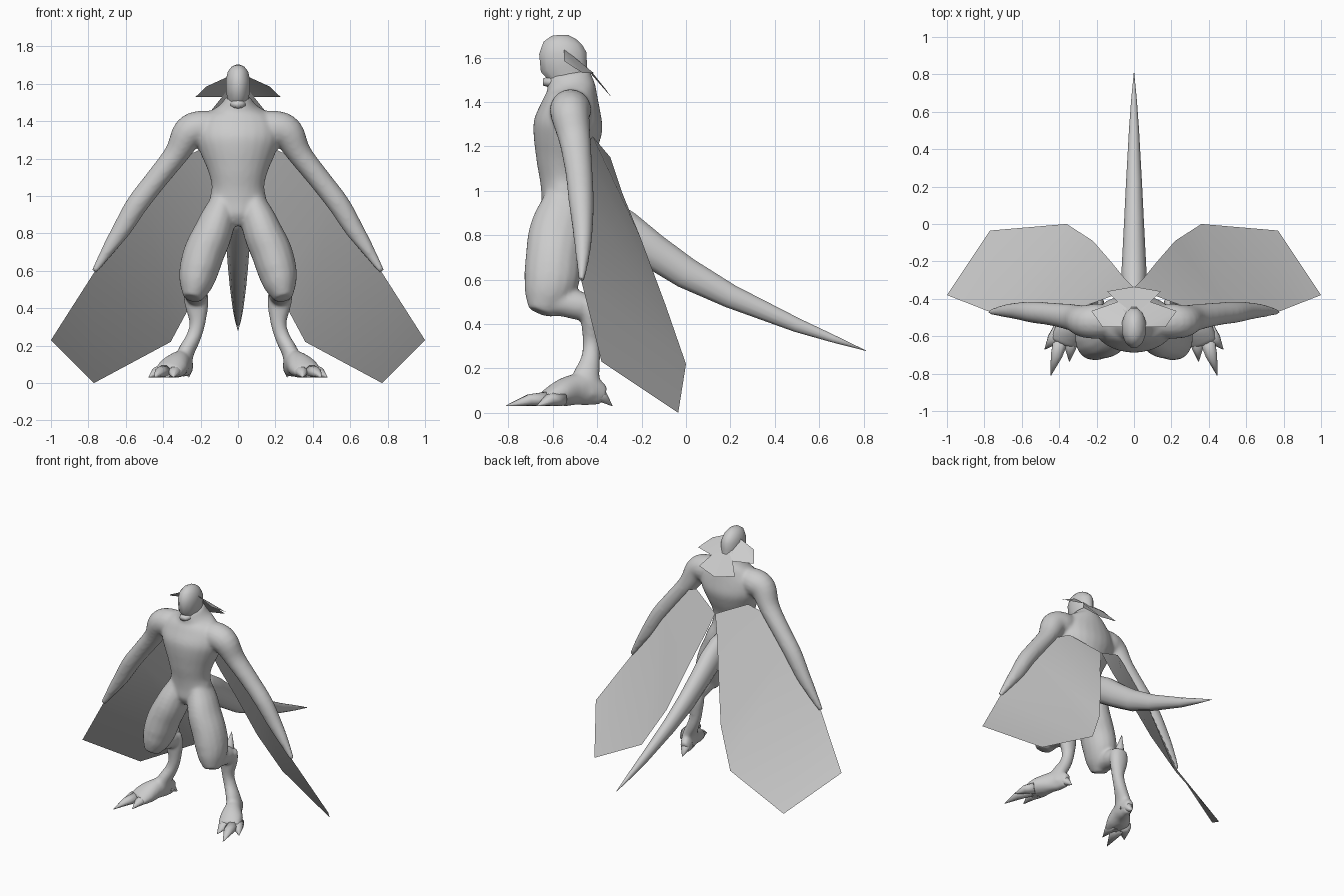
import bpy, bmesh, math
from mathutils import Vector

grey = bpy.data.materials.new("grey_skin")
grey.diffuse_color = (0.6, 0.6, 0.6, 1)
X, Y = Vector((1, 0, 0)), Vector((0, 1, 0))


def refine(rings, steps=4):
    """Catmull-Rom interpolation between rings."""
    out = []
    for i in range(len(rings) - 1):
        p0, p1 = rings[max(i - 1, 0)], rings[i]
        p2, p3 = rings[i + 1], rings[min(i + 2, len(rings) - 1)]
        for k in range(steps):
            t = k / steps
            out.append([.5 * (2 * b + (c - a) * t + (2 * a - 5 * b + 4 * c - d) * t * t
                              + (3 * b - a - 3 * c + d) * t ** 3)
                        for a, b, c, d in zip(p0, p1, p2, p3)])
    return out + [rings[-1]]


def loft(bm, rings, ref=X, n=12, side=1, floor=0.0, grow=0.0):
    """Closed tube through rings (x, y, z, half width along ref, half depth)."""
    pts = [Vector(r[:3]) for r in rings]
    loops = []
    for i, r in enumerate(rings):
        t = (pts[min(i + 1, len(pts) - 1)] - pts[max(i - 1, 0)]).normalized()
        u = (ref - t * ref.dot(t)).normalized()
        v = t.cross(u)
        loop = []
        for k in range(n):
            a = 2 * math.pi * (k + 0.5) / n
            p = pts[i] + u * (r[3] + grow) * math.cos(a) + v * (r[4] + grow) * math.sin(a)
            loop.append(bm.verts.new((p.x * side, p.y, max(p.z, floor))))
        loops.append(loop)
    for a, b in zip(loops, loops[1:]):
        for k in range(n):
            bm.faces.new((a[k], a[(k + 1) % n], b[(k + 1) % n], b[k]))
    bm.faces.new(loops[0])
    bm.faces.new(loops[-1])


def finish(name, bm, solid=True):
    if solid:
        bmesh.ops.recalc_face_normals(bm, faces=bm.faces)
    me = bpy.data.meshes.new(name)
    bm.to_mesh(me)
    bm.free()
    me.materials.append(grey)
    me.shade_smooth()
    ob = bpy.data.objects.new(name, me)
    bpy.context.collection.objects.link(ob)
    return ob


def sheet(name, polys):
    """Thin open membrane from point polygons, facing up."""
    bm = bmesh.new()
    for poly in polys:
        bm.faces.new([bm.verts.new(p) for p in poly])
    bmesh.ops.remove_doubles(bm, verts=bm.verts, dist=0.001)
    bm.normal_update()
    for f in bm.faces:
        if f.normal.z < 0:
            f.normal_flip()
    return finish(name, bm, solid=False)


# Body: torso, neck, arms, legs and feet fused into one smooth skin
body = bmesh.new()
torso = [(0, -.54, .84, .06, .07), (0, -.54, .90, .125, .105),
         (0, -.545, .98, .147, .102), (0, -.55, 1.05, .137, .104),
         (0, -.55, 1.13, .155, .120), (0, -.54, 1.22, .193, .143),
         (0, -.53, 1.30, .222, .152), (0, -.52, 1.38, .215, .130),
         (0, -.515, 1.44, .165, .110), (0, -.52, 1.48, .10, .103),
         (0, -.528, 1.53, .058, .090)]
arm = [(.12, -.52, 1.37, .08, .08), (.20, -.52, 1.365, .09, .088),
       (.265, -.52, 1.335, .083, .085), (.33, -.50, 1.225, .068, .062),
       (.44, -.482, 1.085, .058, .056), (.54, -.472, .955, .053, .055),
       (.62, -.465, .825, .042, .047), (.69, -.465, .72, .03, .032),
       (.77, -.47, .595, .010, .012)]
thigh = [(.075, -.54, 1.0, .055, .08), (.10, -.555, .90, .087, .115),
         (.135, -.58, .80, .102, .128), (.18, -.595, .70, .107, .125),
         (.21, -.605, .60, .102, .123), (.228, -.63, .52, .083, .10),
         (.245, -.655, .452, .045, .055)]
calf = [(.235, -.65, .505, .06, .06), (.23, -.55, .495, .06, .06),
        (.225, -.47, .48, .06, .062), (.222, -.41, .465, .045, .045)]
shank = [(.23, -.43, .51, .058, .045), (.222, -.425, .43, .063, .047),
         (.217, -.425, .32, .040, .037), (.24, -.43, .24, .038, .042),
         (.28, -.45, .16, .042, .06), (.295, -.46, .08, .045, .07)]
foot = [(.27, -.37, .075, .03, .045), (.285, -.43, .10, .045, .07),
        (.31, -.50, .105, .06, .07), (.345, -.57, .085, .08, .06),
        (.375, -.64, .06, .075, .035)]
loft(body, refine(torso), n=24, grow=.004)
for s in (1, -1):
    loft(body, refine(arm), ref=Y, side=s, n=16, grow=.004)
    for limb in (thigh, calf, shank):
        loft(body, refine(limb), side=s, n=16, grow=.003)
    loft(body, refine(foot), side=s, n=16, floor=.03)
body_ob = finish("body", body)
mod = body_ob.modifiers.new("fuse", 'REMESH')
mod.mode = 'VOXEL'
mod.voxel_size = 0.011
mod.use_smooth_shade = True
mod = body_ob.modifiers.new("blend", 'SMOOTH')
mod.factor = 0.5
mod.iterations = 8

# Head with muzzle and lower jaw
head = bmesh.new()
loft(head, [(0, -.525, 1.45, .07, .095), (0, -.53, 1.50, .058, .09),
            (0, -.535, 1.535, .06, .098), (0, -.55, 1.56, .065, .11),
            (0, -.555, 1.62, .067, .11), (0, -.555, 1.665, .056, .09),
            (0, -.55, 1.69, .035, .058), (0, -.55, 1.702, .012, .02)])
finish("head", head)
for name, z, w, h in (("upper_lip", 1.555, .05, .024), ("lower_jaw", 1.49, .05, .03)):
    bm = bmesh.new()
    loft(bm, [(0, -.54, z, w, h), (0, -.61, z, w - .008, h - .004),
              (0, -.645, z, w - .025, h - .014)], n=10)
    finish(name, bm)

# Tail
tail = bmesh.new()
loft(tail, [(0, -.48, .94, .05, .07), (0, -.38, .89, .065, .09),
            (0, -.28, .825, .07, .092), (0, -.15, .73, .063, .082),
            (0, 0, .63, .055, .073), (0, .2, .525, .045, .055),
            (0, .5, .395, .028, .033), (0, .66, .335, .016, .018),
            (0, .81, .28, .001, .001)])
finish("tail", tail)

for s, tag in ((1, "left"), (-1, "right")):
    flip = lambda p: (p[0] * s, p[1], p[2])

    # Toes, heel claw and hock spur
    claws = bmesh.new()
    for base, tip, r in (((.385, -.60, .06), (.445, -.81, .032), .046),
                         ((.39, -.565, .06), (.477, -.67, .032), .048),
                         ((.335, -.59, .06), (.345, -.735, .032), .046),
                         ((.28, -.42, .09), (.262, -.332, .032), .042)):
        b, t = Vector(base), Vector(tip)
        m = b.lerp(t, .5) + Vector((0, 0, .012))
        loft(claws, [(*b, r, .042), (*m, r * .72, .028), (*t, .002, .002)],
             n=8, side=s, floor=.03)
    loft(claws, [(.222, -.43, .46, .045, .038), (.222, -.41, .53, .028, .026),
                 (.222, -.39, .62, .001, .001)], n=8, side=s)
    finish(tag + "_claws", claws)

    # Wing membrane from the arm line to the trailing edge
    outer = [(0, -.34, 1.15), (.21, -.42, 1.245), (.33, -.46, 1.19), (.50, -.455, .98),
             (.77, -.47, .59), (1.0, -.38, .23)]
    inner = [(0, -.34, 1.15), (.055, -.285, .985), (.12, -.205, .79), (.22, -.09, .48),
             (.36, 0, .22), (.77, -.035, .0)]
    o, i = [flip(p) for p in outer], [flip(p) for p in inner]
    sheet(tag + "_wing", [[o[0], o[1], i[1]]]
          + [[o[k], o[k + 1], i[k + 1], i[k]] for k in range(1, 5)])

    # Side frill of the head
    f = [flip(p) for p in ((.05, -.55, 1.64), (.17, -.55, 1.585), (.227, -.465, 1.53),
                           (.085, -.415, 1.53), (.04, -.45, 1.555))]
    sheet(tag + "_frill", [[f[0], f[1], f[2]], [f[0], f[2], f[3], f[4]]])

# Back frill hanging behind the neck
half = [(.05, -.47, 1.575), (.085, -.42, 1.53), (.145, -.36, 1.455)]
top, tip = (0, -.47, 1.58), (0, -.335, 1.42)
sheet("back_frill", [[top] + [(s * x, y, z) for x, y, z in half] + [tip]
                     for s in (1, -1)])
